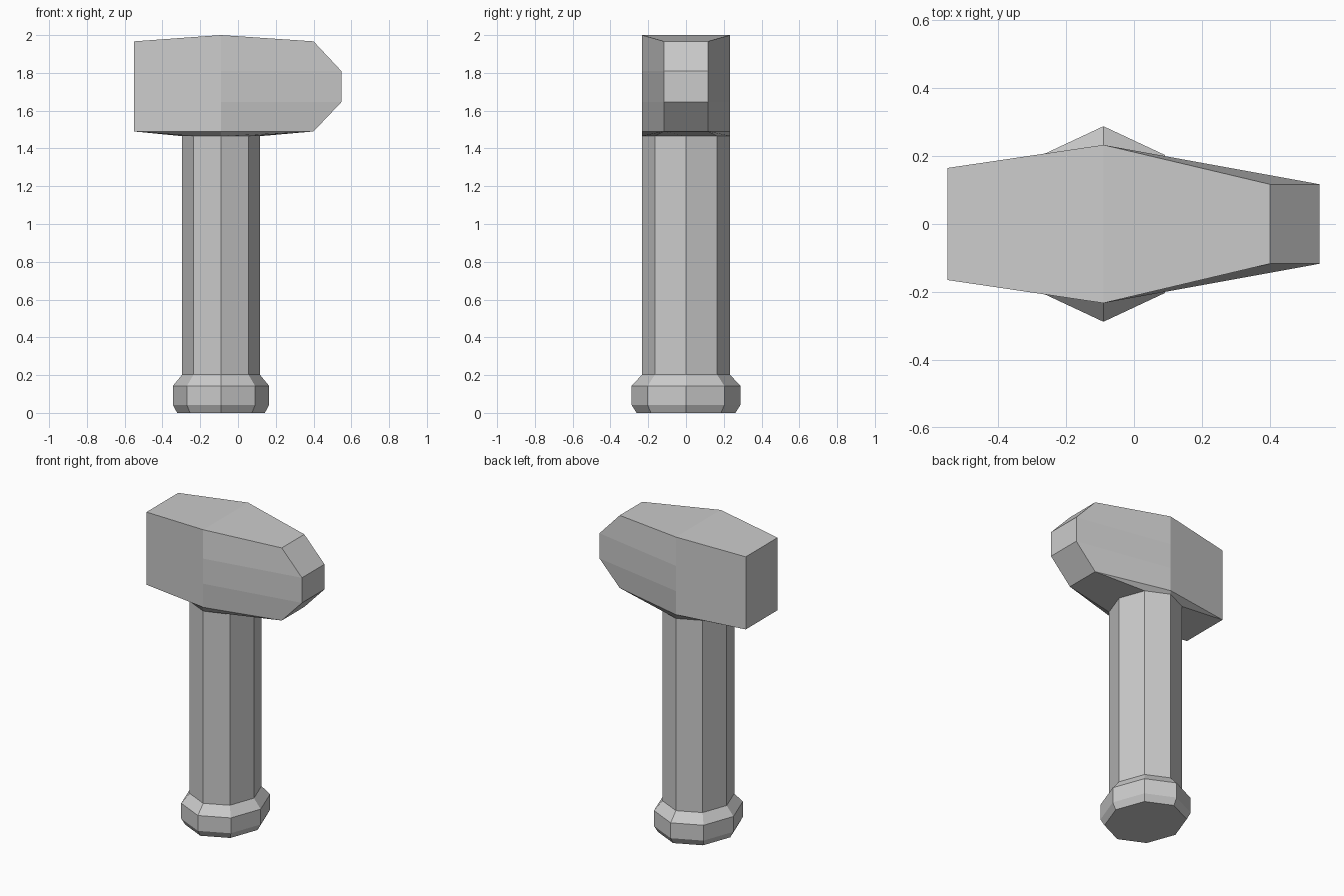
import bpy, bmesh
from math import sin, cos, radians

if "Cube" in bpy.data.objects:
    bpy.data.objects.remove(bpy.data.objects["Cube"])

CX = -0.09        # handle axis
SEAM_Z = 1.465    # where the handle meets the head


def ring(bm, rx, ry, z):
    """Eight-sided oval ring around the handle axis."""
    return [bm.verts.new((CX + rx * cos(radians(45 * i)),
                          ry * sin(radians(45 * i)), z)) for i in range(8)]


def finish(bm, name):
    bmesh.ops.recalc_face_normals(bm, faces=bm.faces[:])
    mesh = bpy.data.meshes.new(name)
    bm.to_mesh(mesh)
    bm.free()
    obj = bpy.data.objects.new(name, mesh)
    bpy.context.collection.objects.link(obj)
    return obj


# Handle with flared pommel
bm = bmesh.new()
profile = [(0.232, 0.262, 0), (0.255, 0.288, 0.042), (0.255, 0.288, 0.143),
           (0.206, 0.233, 0.202), (0.206, 0.233, SEAM_Z)]
rings = [ring(bm, *p) for p in profile]
bm.faces.new(rings[0][::-1])
for a, b in zip(rings, rings[1:]):
    for i in range(8):
        j = (i + 1) % 8
        bm.faces.new((a[i], a[j], b[j], b[i]))
finish(bm, "handle")

# Head: half width and (x, z) levels from bottom to top for each section
bm = bmesh.new()
levels = [
    (0.165, [(-0.55, 1.49), (-0.55, 1.645), (-0.55, 1.81), (-0.55, 1.967)]),
    (0.233, [(CX, 1.49), (CX, 1.645), (CX, 1.81), (CX, 2.0)]),
    (0.117, [(0.40, 1.49), (0.547, 1.645), (0.547, 1.81), (0.40, 1.967)]),
]
loops = []
for w, pts in levels:
    loops.append([bm.verts.new((x, -w, z)) for x, z in pts] +
                 [bm.verts.new((x, w, z)) for x, z in reversed(pts)])

# Sides and top, leaving the underside for the collar
for a, b in zip(loops, loops[1:]):
    for i in range(7):
        bm.faces.new((a[i], b[i], b[i + 1], a[i + 1]))

# Flat striking face and bevelled peen
left, mid, right = loops
bm.faces.new(left)
for i in range(3):
    bm.faces.new((right[i], right[7 - i], right[6 - i], right[i + 1]))

# Underside tapering into the handle
o = ring(bm, 0.206, 0.233, SEAM_Z)
for k, c in ((7, (1, 2, 3)), (0, (7, 6, 5))):
    bm.faces.new((right[k], mid[k], o[c[1]], o[c[0]]))
    bm.faces.new((mid[k], left[k], o[c[2]], o[c[1]]))
bm.faces.new((left[0], left[7], o[3], o[4], o[5]))
bm.faces.new((right[7], right[0], o[7], o[0], o[1]))
finish(bm, "head")
